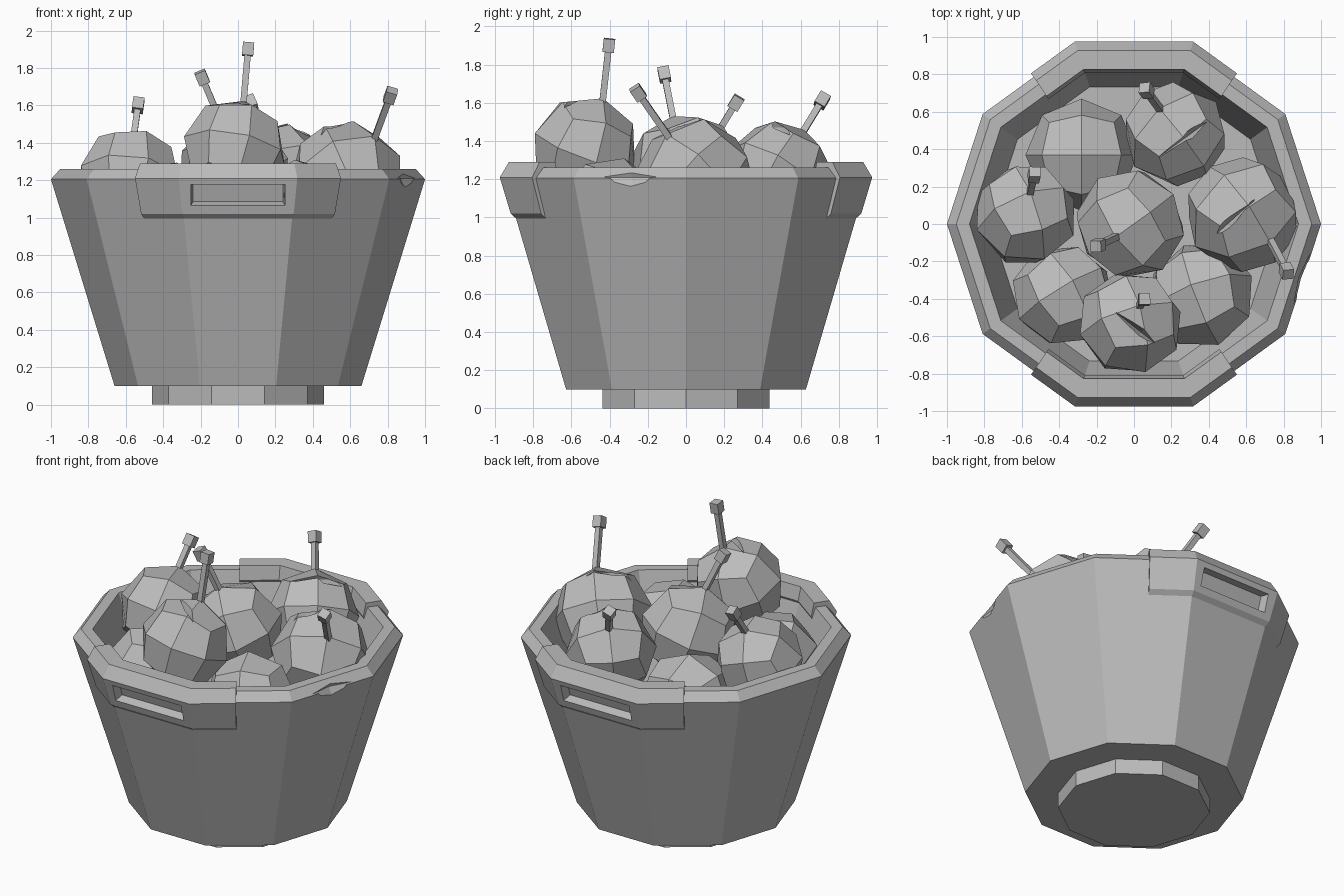
import bpy, bmesh, math
from mathutils import Vector, Matrix

if "Cube" in bpy.data.objects:
    bpy.data.objects.remove(bpy.data.objects["Cube"])

grey = bpy.data.materials.new("plain_grey")
grey.use_nodes = True
grey.diffuse_color = (0.5, 0.5, 0.5, 1)
grey.node_tree.nodes["Principled BSDF"].inputs["Base Color"].default_value = (0.5, 0.5, 0.5, 1)


def finish(bm, name, cutter=False):
    bmesh.ops.recalc_face_normals(bm, faces=bm.faces)
    mesh = bpy.data.meshes.new(name)
    bm.to_mesh(mesh)
    bm.free()
    mesh.materials.append(grey)
    obj = bpy.data.objects.new(name, mesh)
    bpy.context.collection.objects.link(obj)
    if cutter:
        obj.hide_render = True
        obj.hide_viewport = True
        obj.display_type = 'WIRE'
    return obj


def cut(obj, cutter):
    mod = obj.modifiers.new("cut", 'BOOLEAN')
    mod.operation = 'DIFFERENCE'
    mod.solver = 'EXACT'
    mod.object = cutter


def loft(bm, loops, closed):
    """Join equal-length point loops with quads; cap the ends when open."""
    rings = [[bm.verts.new(p) for p in loop] for loop in loops]
    pairs = list(zip(rings, rings[1:])) + ([(rings[-1], rings[0])] if closed else [])
    for a, b in pairs:
        for i in range(len(a)):
            j = (i + 1) % len(a)
            bm.faces.new((a[i], a[j], b[j], b[i]))
    if not closed:
        bm.faces.new(rings[0])
        bm.faces.new(rings[-1])


def decagon(radius, z):
    return [Vector((radius * math.cos(k * math.pi / 5), radius * math.sin(k * math.pi / 5), z))
            for k in range(10)]


def gouge(name, centre, size, turn):
    """Diamond-shaped cutter for chips and gashes."""
    bm = bmesh.new()
    bmesh.ops.create_uvsphere(bm, u_segments=4, v_segments=2, radius=1)
    bm.transform(Matrix.LocRotScale(Vector(centre), turn, Vector(size)))
    return finish(bm, name, True)


# Bucket: foot, flared wall, bevelled rim and inner floor
profile = [(0.46, 0), (0.46, 0.1), (0.66, 0.1), (1.0, 1.205), (0.95, 1.26), (0.88, 1.26), (0.77, 0.92)]
bm = bmesh.new()
loft(bm, [decagon(r, z) for r, z in profile], False)
bucket = finish(bm, "bucket")

# Chips in the rim and the bottom edge
for name, angle, radius, z, size in (("rim_chip_cutter", -18, 0.945, 1.21, (0.03, 0.15, 0.06)),
                                     ("base_chip_cutter", 198, 0.63, 0.1, (0.05, 0.08, 0.05))):
    a = math.radians(angle)
    cut(bucket, gouge(name, (radius * math.cos(a), radius * math.sin(a), z), size,
                      Matrix.Rotation(a, 3, 'Z').to_quaternion()))

# Grips: raised rim sections wrapping the front and back, each with a slot
section = [(0.93, 0.99), (0.965, 1.02), (1.025, 1.21), (0.975, 1.29), (0.87, 1.29), (0.85, 1.2), (0.9, 1.1)]
for side, name in ((-1, "front"), (1, "back")):
    corners = [Vector((s * x, side * y)) for s, x, y in
               ((-1, 0.537, 0.786), (-1, 0.309, 0.951), (1, 0.309, 0.951), (1, 0.537, 0.786))]
    bm = bmesh.new()
    loft(bm, [[Vector((c.x * r, c.y * r, z)) for r, z in section] for c in corners], False)
    grip = finish(bm, name + "_grip")
    bm = bmesh.new()
    # Each slot loop: half width, then lower and upper (y, z) corners
    loops = [(0.27, (1.01, 1.03), (1.05, 1.17)), (0.24, (0.88, 1.085), (0.91, 1.18))]
    loft(bm, [[Vector((-w, side * lo[0], lo[1])), Vector((w, side * lo[0], lo[1])),
               Vector((w, side * hi[0], hi[1])), Vector((-w, side * hi[0], hi[1]))]
              for w, lo, hi in loops], False)
    slot = finish(bm, name + "_slot_cutter", True)
    cut(grip, slot)
    cut(bucket, slot)


def fruit(name, centre, radius, spin, axis=(0, 0, 1)):
    """Faceted ball made from a once-divided cube."""
    bm = bmesh.new()
    bmesh.ops.create_cube(bm, size=2)
    bmesh.ops.subdivide_edges(bm, edges=bm.edges[:], cuts=1, use_grid_fill=True)
    for v in bm.verts:
        v.co = v.co.normalized() * radius
    turn = Vector((0, 0, 1)).rotation_difference(Vector(axis).normalized())
    bm.transform(Matrix.Translation(centre) @ turn.to_matrix().to_4x4()
                 @ Matrix.Rotation(math.radians(spin), 4, 'Z'))
    return finish(bm, name)


def stem(name, base, tip):
    """Square stalk with a block on its end."""
    base, tip = Vector(base), Vector(tip)
    way = (tip - base).normalized()
    turn = Vector((0, 0, 1)).rotation_difference(way)
    bm = bmesh.new()
    for start, end, width in ((base - way * 0.06, tip - way * 0.06, 0.034),
                              (tip - way * 0.07, tip, 0.06)):
        size = Vector((width, width, (end - start).length))
        bmesh.ops.create_cube(bm, size=1, matrix=Matrix.LocRotScale((start + end) / 2, turn, size))
    finish(bm, name)


# Fruit with stems: name, centre, radius, spin, stem base, stem tip
stemmed = [
    ("left_side_fruit", (-0.58, 0.05, 1.21), 0.28, 20, (-0.555, 0.17, 1.45), (-0.53, 0.28, 1.63)),
    ("middle_fruit", (-0.02, 0.0, 1.25), 0.3, 35, (-0.1, -0.07, 1.53), (-0.205, -0.12, 1.78)),
    ("right_side_fruit", (0.58, 0.05, 1.21), 0.31, 30, (0.74, -0.11, 1.45), (0.825, -0.27, 1.68)),
    ("front_fruit", (-0.02, -0.53, 1.36), 0.285, 15, (0.03, -0.435, 1.62), (0.057, -0.4, 1.935)),
    ("back_fruit", (0.22, 0.48, 1.23), 0.28, 40, (0.135, 0.62, 1.46), (0.055, 0.73, 1.64)),
]
fruits = {}
for name, centre, radius, spin, base, tip in stemmed:
    lean = Vector(base) - Vector(centre)
    fruits[name] = fruit(name, Vector(centre), radius, spin, lean)
    stem(name + "_stem", base, tip)

# Lower layer of fruit
fruit("low_back_fruit", Vector((-0.28, 0.37, 1.0)), 0.3, 0)
fruit("low_left_fruit", Vector((-0.38, -0.38, 1.03)), 0.28, 30, (0.2, 0.3, 1))
fruit("low_right_fruit", Vector((0.36, -0.38, 1.03)), 0.29, 20, (-0.2, 0.2, 1))

# Narrow gashes in three fruit
for name, centre, heading in (("right_side_fruit", (0.5, 0.0, 1.49), 42),
                              ("front_fruit", (0.04, -0.58, 1.62), -38),
                              ("back_fruit", (0.3, 0.48, 1.47), 36)):
    turn = Matrix.Rotation(math.radians(heading), 3, 'Z').to_quaternion()
    cut(fruits[name], gouge(name + "_gash_cutter", centre, (0.22, 0.025, 0.08), turn))
